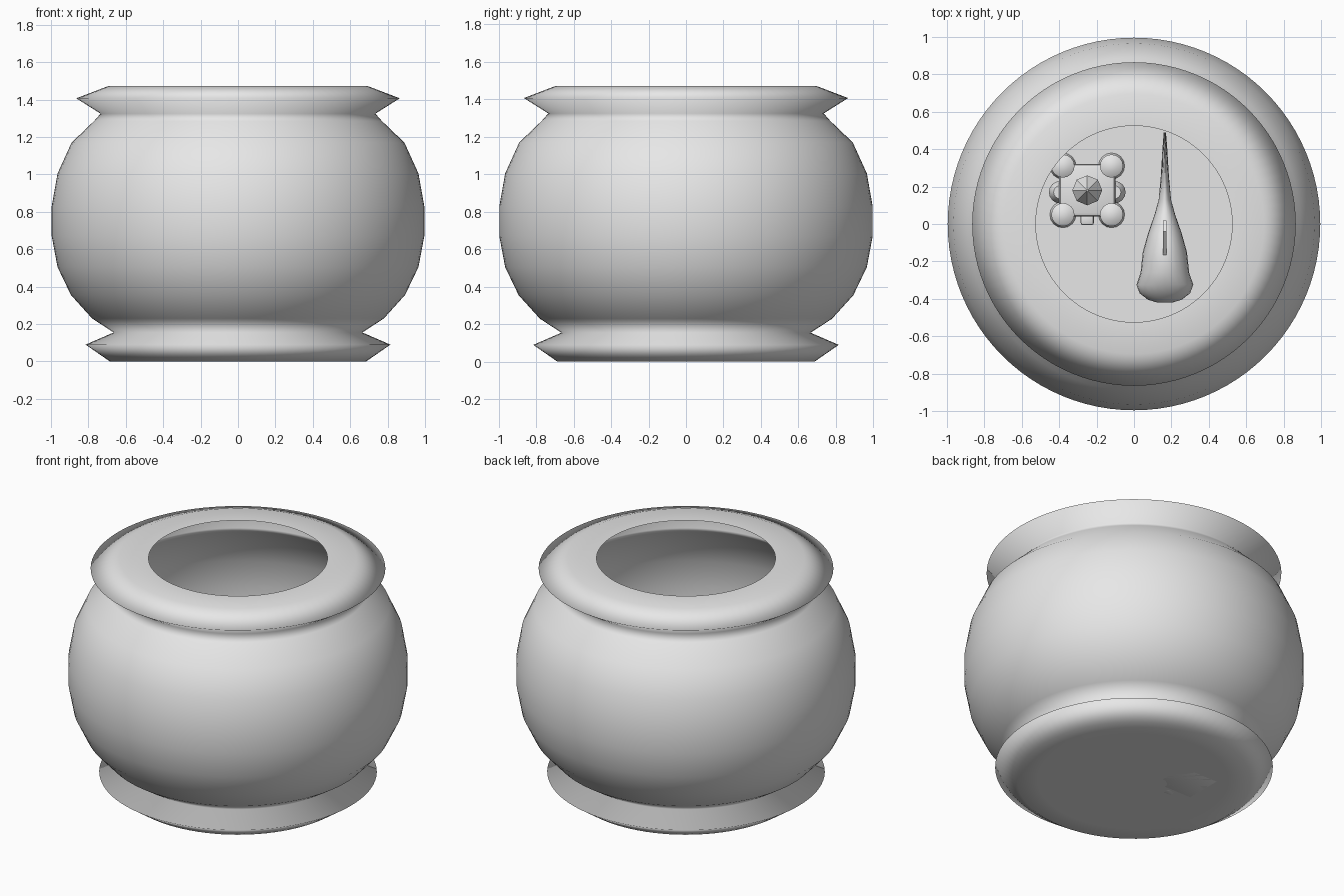
import bpy
import bmesh
from math import sin, cos, pi, radians
from mathutils import Vector

cube = bpy.data.objects.get("Cube")
if cube:
    bpy.data.objects.remove(cube, do_unlink=True)

grey = bpy.data.materials.new("plain grey")
grey.use_nodes = True
grey.diffuse_color = (0.8, 0.8, 0.8, 1)
grey.node_tree.nodes["Principled BSDF"].inputs["Base Color"].default_value = (0.8, 0.8, 0.8, 1)


def finish(name, bm, smooth_angle=None):
    """Turn a bmesh into a named object; shade it smooth up to the angle."""
    mesh = bpy.data.meshes.new(name)
    bm.to_mesh(mesh)
    bm.free()
    mesh.materials.append(grey)
    obj = bpy.data.objects.new(name, mesh)
    bpy.context.collection.objects.link(obj)
    if smooth_angle:
        bpy.ops.object.select_all(action='DESELECT')
        obj.select_set(True)
        bpy.context.view_layer.objects.active = obj
        bpy.ops.object.shade_smooth_by_angle(angle=radians(smooth_angle))
    return obj


def loft(name, rings, cap_start=True, cap_end=True, smooth_angle=None):
    """Skin a list of point rings, closing the ends when asked."""
    bm = bmesh.new()
    loops = [[bm.verts.new(p) for p in ring] for ring in rings]
    for a, b in zip(loops, loops[1:]):
        n = len(a)
        for i in range(n):
            j = (i + 1) % n
            bm.faces.new((a[i], a[j], b[j], b[i]))
    for loop, wanted in ((loops[0], cap_start), (loops[-1], cap_end)):
        if wanted:
            centre = bm.verts.new(sum((v.co for v in loop), Vector()) / len(loop))
            for i, v in enumerate(loop):
                bm.faces.new((v, loop[(i + 1) % len(loop)], centre))
    bmesh.ops.recalc_face_normals(bm, faces=bm.faces)
    return finish(name, bm, smooth_angle)


def lathe(name, profile, x=0, y=0, sides=16, cap_start=True, cap_end=True, smooth_angle=None):
    rings = [[Vector((x + r * cos(2 * pi * i / sides), y + r * sin(2 * pi * i / sides), z))
              for i in range(sides)] for r, z in profile]
    return loft(name, rings, cap_start, cap_end, smooth_angle)


def box(name, centre, size, smooth_angle=None, bevel=0):
    bm = bmesh.new()
    bmesh.ops.create_cube(bm, size=1)
    for v in bm.verts:
        v.co = Vector(centre) + Vector(a * b for a, b in zip(v.co, size))
    if bevel:
        bmesh.ops.bevel(bm, geom=bm.edges[:], offset=bevel, segments=2, profile=0.5, affect='EDGES')
    return finish(name, bm, smooth_angle)


def fin(name, outline, x, thickness):
    """Thin upright plate from (y, z) points."""
    rings = [[Vector((x + s * thickness / 2, y, z)) for y, z in outline] for s in (-1, 1)]
    return loft(name, rings)


# Bowl: one thin shell with a flared foot, round belly and flared lip
bowl_profile = [
    (0.56, 0), (0.685, 0), (0.815, 0.09), (0.665, 0.155), (0.78, 0.23),
    (0.893, 0.355), (0.965, 0.505), (0.996, 0.67), (0.996, 0.83), (0.965, 1.005),
    (0.89, 1.17), (0.77, 1.285), (0.735, 1.325), (0.865, 1.407), (0.695, 1.472),
    (0.525, 1.472)]
bowl = lathe("bowl", bowl_profile, sides=96, cap_end=False, smooth_angle=180)
# fix the shell so its outside faces outward
bm = bmesh.new()
bm.from_mesh(bowl.data)
bm.faces.ensure_lookup_table()
if sum(f.normal.dot(f.calc_center_median() - Vector((0, 0, 0.7))) for f in bm.faces) < 0:
    bmesh.ops.reverse_faces(bm, faces=bm.faces[:])
bm.to_mesh(bowl.data)
bm.free()

# Fish: elliptical sections along y as (y, half width, half height)
FX, FZ = 0.165, 0.6
sections = [(-0.42, 0.04, 0.03), (-0.405, 0.09, 0.06), (-0.37, 0.135, 0.10),
            (-0.325, 0.152, 0.135), (-0.26, 0.13, 0.16), (-0.15, 0.118, 0.17),
            (-0.05, 0.09, 0.14), (0.05, 0.055, 0.09), (0.13, 0.033, 0.06),
            (0.25, 0.022, 0.10), (0.40, 0.013, 0.16), (0.49, 0.006, 0.17)]
loft("fish_body", [[Vector((FX + w * cos(2 * pi * i / 24), y, FZ + h * sin(2 * pi * i / 24)))
                    for i in range(24)] for y, w, h in sections], smooth_angle=60)
fin("fish_dorsal_fin", [(-0.19, FZ + 0.15), (-0.04, FZ + 0.26), (0.02, FZ + 0.22),
                        (0.0, FZ + 0.09)], FX, 0.02)

# Castle ornament standing on the bowl floor
CX, CY = -0.25, 0.18
box("castle_walls", (CX, CY, 0.13), (0.3, 0.28, 0.26), 40, 0.02)
lathe("castle_keep", [(0.075, 0.2), (0.075, 0.38), (0.08, 0.38), (0.005, 0.5)], CX, CY, 8)
box("castle_gate", (CX, 0.025, 0.08), (0.07, 0.06, 0.16), 40, 0.01)
for sx, side in ((-1, "right"), (1, "left")):
    lathe("castle_buttress_" + side, [(0.06, 0), (0.06, 0.2), (0.035, 0.24)],
          CX + sx * 0.145, CY - 0.01, smooth_angle=40)
    for sy, end in ((-1, "front"), (1, "back")):
        lathe("castle_tower_" + end + "_" + side,
              [(0.07, 0), (0.055, 0.05), (0.05, 0.27), (0.062, 0.3), (0.062, 0.34), (0.03, 0.36)],
              CX + sx * 0.13, CY + sy * 0.13, smooth_angle=40)
